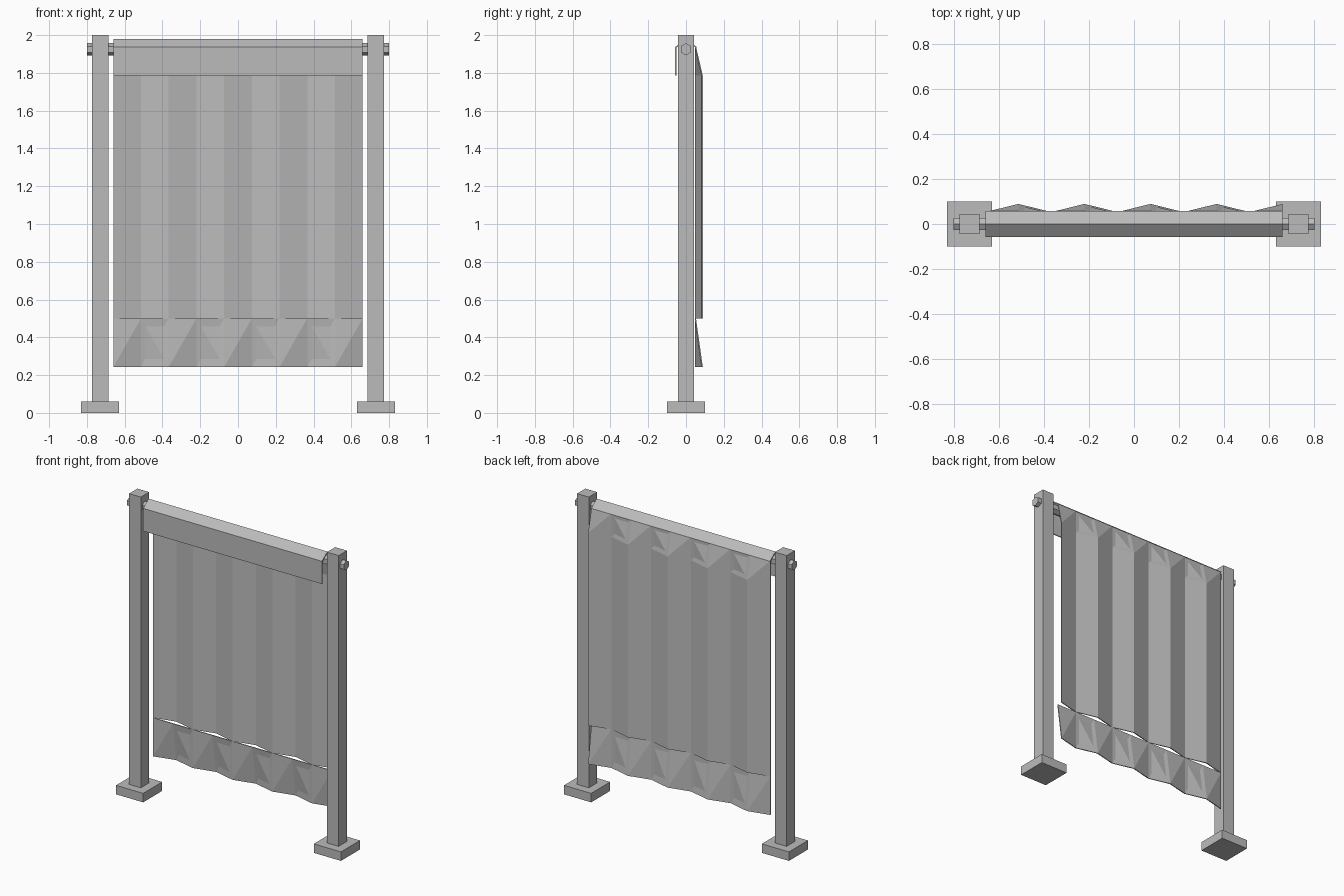
import bpy, bmesh
from math import pi

cube = bpy.data.objects.get("Cube")
if cube:
    bpy.data.objects.remove(cube, do_unlink=True)

grey = bpy.data.materials.new("plain grey")
grey.use_nodes = True
colour = (0.5, 0.5, 0.5, 1)
grey.diffuse_color = colour
grey.node_tree.nodes["Principled BSDF"].inputs["Base Color"].default_value = colour


def finish(name, bm):
    bmesh.ops.recalc_face_normals(bm, faces=bm.faces)
    mesh = bpy.data.meshes.new(name)
    bm.to_mesh(mesh)
    bm.free()
    mesh.materials.append(grey)
    obj = bpy.data.objects.new(name, mesh)
    bpy.context.collection.objects.link(obj)
    return obj


def box(name, centre, size):
    bm = bmesh.new()
    bmesh.ops.create_cube(bm, size=1)
    for v in bm.verts:
        v.co = [c + s * p for c, s, p in zip(centre, size, v.co)]
    return finish(name, bm)


# Posts on square feet
for side, sx in (("left", 1), ("right", -1)):
    box(side + "_foot", (sx * 0.73, 0, 0.03), (0.2, 0.2, 0.06))
    box(side + "_post", (sx * 0.73, 0, 1.03), (0.087, 0.087, 1.94))

# Six-sided rail
bpy.ops.mesh.primitive_cylinder_add(vertices=6, radius=0.032, depth=1.6,
                                    location=(0, 0, 1.925), rotation=(pi / 2, 0, pi / 2))
rail = bpy.context.object
rail.name = "rail"
rail.data.materials.append(grey)

W, COUNT, THICK = 0.66, 9, 0.006
VALLEY, PEAK = 0.047, 0.083

# Folded flap that hangs over the rail
profile = [(-0.057, 1.785), (-0.057, 1.937), (0, 1.98), (0.057, 1.937),
           (0.050, 1.933), (0, 1.972), (-0.050, 1.933), (-0.050, 1.785)]
bm = bmesh.new()
ends = [[bm.verts.new((x, y, z)) for y, z in profile] for x in (-W, W)]
n = len(profile)
for i in range(n):
    j = (i + 1) % n
    bm.faces.new((ends[0][i], ends[0][j], ends[1][j], ends[1][i]))
for end in ends:
    for i in range(n // 2 - 1):
        bm.faces.new((end[i], end[i + 1], end[n - 2 - i], end[n - 1 - i]))
finish("rail_flap", bm)


def sheet(name, rows):
    """Thin cloth from (height, pleated) rows; back faces split the other way."""
    bm = bmesh.new()
    layers = []
    for back in (0, 1):
        grid = []
        for z, pleated in rows:
            row = []
            for i in range(COUNT + 1):
                y = PEAK if pleated and i % 2 else VALLEY
                row.append(bm.verts.new((-W + 2 * W * i / COUNT, y + back * THICK, z)))
            grid.append(row)
        layers.append(grid)
        for upper, lower in zip(grid, grid[1:]):
            for i in range(COUNT):
                a, b, c, d = upper[i], upper[i + 1], lower[i + 1], lower[i]
                if abs(a.co.y - d.co.y) + abs(b.co.y - c.co.y) < 0.001:
                    tris = [(a, b, c, d)]
                elif back:
                    tris = [(a, b, c), (a, c, d)]
                else:
                    tris = [(a, b, d), (b, c, d)]
                for t in tris:
                    bm.faces.new(t)
    # Close the cloth edges
    front, rear = layers
    for r in (0, -1):
        for i in range(COUNT):
            bm.faces.new((front[r][i], front[r][i + 1], rear[r][i + 1], rear[r][i]))
    for r in range(len(rows) - 1):
        for i in (0, COUNT):
            bm.faces.new((front[r][i], front[r + 1][i], rear[r + 1][i], rear[r][i]))
    return finish(name, bm)


# Pleated curtain and its flared hem
sheet("curtain", [(1.94, False), (1.785, True), (0.5, True)])
sheet("hem", [(0.5, False), (0.243, True)])
